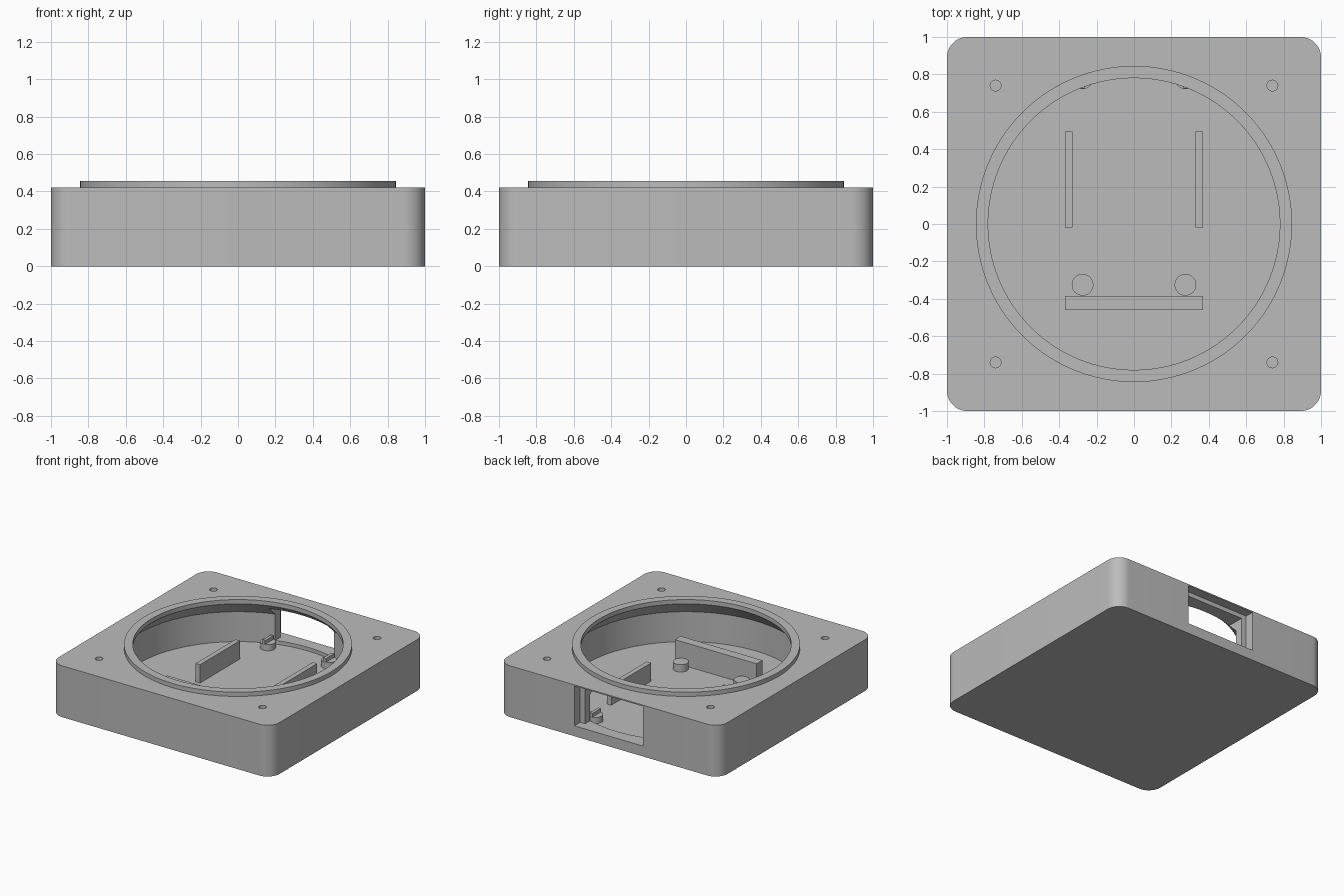
import bpy, bmesh, math
from mathutils import Matrix, Vector

cube = bpy.data.objects.get("Cube")
if cube:
    bpy.data.objects.remove(cube, do_unlink=True)

grey = bpy.data.materials.new("light_grey")
grey.use_nodes = True
grey.diffuse_color = (0.5, 0.5, 0.5, 1)
grey.node_tree.nodes["Principled BSDF"].inputs["Base Color"].default_value = (0.5, 0.5, 0.5, 1)

FLOOR = 0.055


def finish(name, bm):
    bmesh.ops.recalc_face_normals(bm, faces=bm.faces)
    mesh = bpy.data.meshes.new(name)
    bm.to_mesh(mesh)
    bm.free()
    mesh.materials.append(grey)
    ob = bpy.data.objects.new(name, mesh)
    bpy.context.collection.objects.link(ob)
    return ob


def box(name, x0, x1, y0, y1, z0, z1):
    bm = bmesh.new()
    size = Matrix.Diagonal((x1 - x0, y1 - y0, z1 - z0, 1))
    centre = Matrix.Translation(((x0 + x1) / 2, (y0 + y1) / 2, (z0 + z1) / 2))
    bmesh.ops.create_cube(bm, size=1, matrix=centre @ size)
    return finish(name, bm)


def cylinder(name, x, y, radius, z0, z1, sides=32):
    bm = bmesh.new()
    bmesh.ops.create_cone(bm, cap_ends=True, segments=sides, radius1=radius, radius2=radius,
                          depth=z1 - z0, matrix=Matrix.Translation((x, y, (z0 + z1) / 2)))
    return finish(name, bm)


def lathe(name, profile, steps=128):
    # closed solid from a profile that begins and ends on the z axis
    bm = bmesh.new()
    verts = [bm.verts.new((r, 0, z)) for r, z in profile]
    edges = [bm.edges.new(pair) for pair in zip(verts, verts[1:])]
    bmesh.ops.spin(bm, geom=verts + edges, cent=(0, 0, 0), axis=(0, 0, 1),
                   angle=math.tau, steps=steps, use_merge=True)
    bmesh.ops.remove_doubles(bm, verts=bm.verts, dist=0.0001)
    return finish(name, bm)


def rounded_block(name, half, radius, height, steps=12):
    bm = bmesh.new()
    verts = []
    for quarter, (sx, sy) in enumerate([(1, 1), (-1, 1), (-1, -1), (1, -1)]):
        for i in range(steps + 1):
            a = (quarter + i / steps) * math.pi / 2
            verts.append(bm.verts.new((sx * (half - radius) + radius * math.cos(a),
                                       sy * (half - radius) + radius * math.sin(a), 0)))
    base = bm.faces.new(verts)
    top = bmesh.ops.extrude_face_region(bm, geom=[base])["geom"]
    bmesh.ops.translate(bm, vec=Vector((0, 0, height)),
                        verts=[v for v in top if isinstance(v, bmesh.types.BMVert)])
    # the base face is kept so that the solid is closed
    if not base.is_valid or len(bm.faces) == len(verts) + 1:
        bm.faces.new([v for v in verts])
    return finish(name, bm)


def combine(target, tool, operation):
    mod = target.modifiers.new("cut", "BOOLEAN")
    mod.operation = operation
    mod.solver = "EXACT"
    mod.object = tool
    tool.hide_render = True
    bpy.context.view_layer.objects.active = target
    bpy.ops.object.modifier_apply(modifier=mod.name)
    bpy.data.objects.remove(tool, do_unlink=True)


def smooth(ob):
    bpy.ops.object.select_all(action="DESELECT")
    ob.select_set(True)
    bpy.context.view_layer.objects.active = ob
    bpy.ops.object.shade_smooth_by_angle(angle=math.radians(30))


# housing with a raised rim round the opening
housing = rounded_block("housing", 1, 0.11, 0.42)
combine(housing, cylinder("rim", 0, 0, 0.845, 0.3, 0.455, 128), "UNION")

# round cavity narrowing up to the rim through a sloped ceiling
cavity = [(0, FLOOR), (0.9, FLOOR), (0.9, 0.3), (0.78, 0.42), (0.78, 0.6), (0, 0.6)]
combine(housing, lathe("cavity", cavity), "DIFFERENCE")

# stepped port through the back wall
combine(housing, box("port", -0.265, 0.265, 0.6, 0.96, 0.085, 0.375), "DIFFERENCE")
combine(housing, box("port_recess", -0.31, 0.31, 0.925, 1.1, 0.085, 0.41), "DIFFERENCE")

# corner screw holes
for sx in (-1, 1):
    for sy in (-1, 1):
        combine(housing, cylinder("hole", sx * 0.74, sy * 0.74, 0.029, 0.15, 0.6, 24), "DIFFERENCE")
smooth(housing)

# fittings on the floor
low = FLOOR - 0.01
box("front_stop", -0.37, 0.37, -0.46, -0.385, low, 0.245)
for side, s in (("left", 1), ("right", -1)):
    x0, x1 = sorted((s * 0.33, s * 0.37))
    box(side + "_rail", x0, x1, -0.02, 0.495, low, 0.205)
    smooth(cylinder(side + "_front_peg", s * 0.275, -0.325, 0.058, low, 0.115))
    smooth(cylinder(side + "_back_peg", s * 0.275, 0.78, 0.058, low, 0.105))
    box(side + "_back_peg_rib", s * 0.275 - 0.012, s * 0.275 + 0.012, 0.725, 0.835, 0.1, 0.135)
